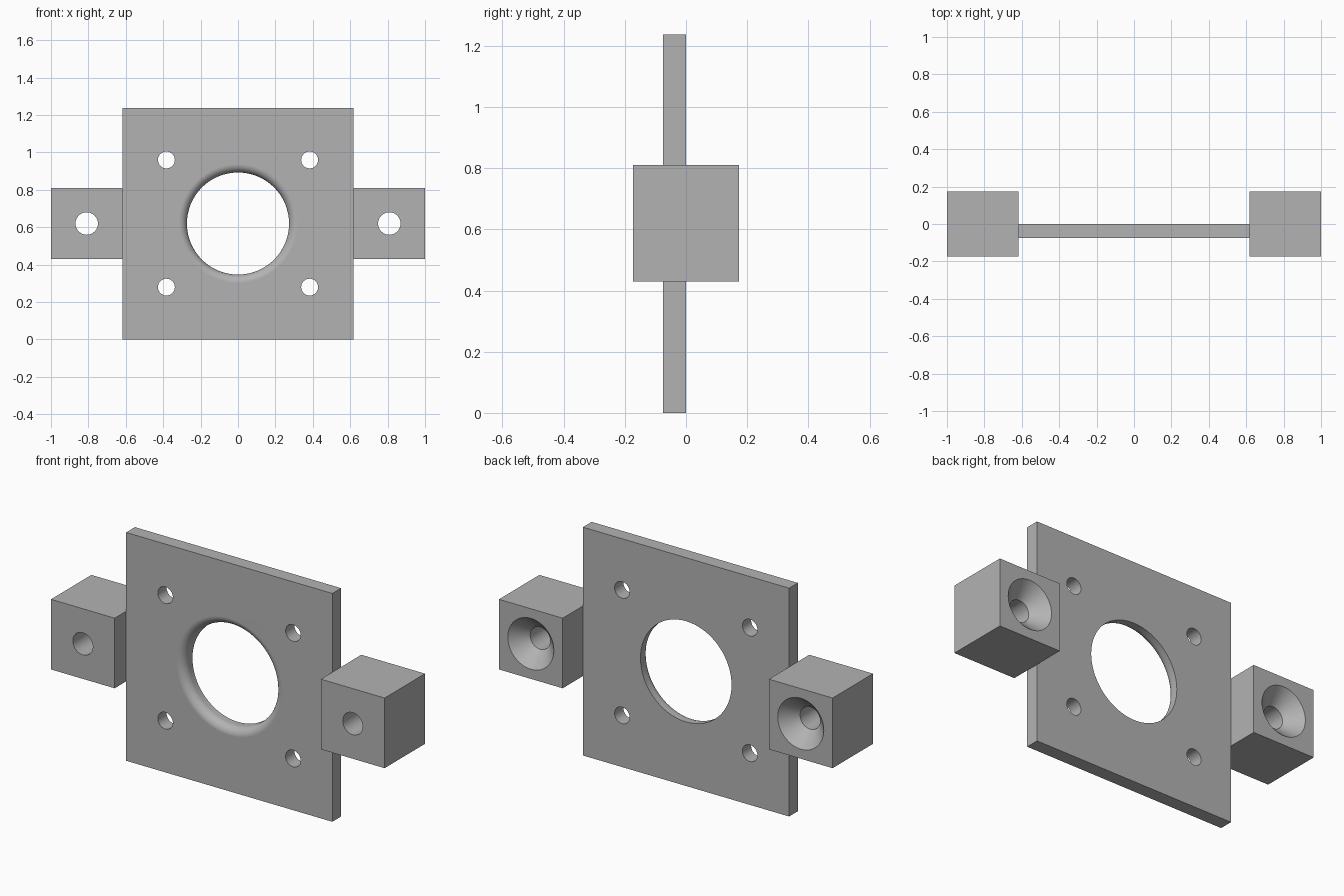
import bpy, bmesh, math
from mathutils import Vector

old = bpy.data.objects.get("Cube")
if old:
    bpy.data.objects.remove(old, do_unlink=True)

grey = bpy.data.materials.new("plain_grey")
grey.use_nodes = True
colour = (0.45, 0.45, 0.45, 1)
grey.diffuse_color = colour
grey.node_tree.nodes["Principled BSDF"].inputs["Base Color"].default_value = colour

MID_Z = 0.62          # height of the centre line
SEGMENTS = 64


def make_object(name, bm):
    mesh = bpy.data.meshes.new(name)
    bmesh.ops.recalc_face_normals(bm, faces=bm.faces)
    bm.to_mesh(mesh)
    bm.free()
    obj = bpy.data.objects.new(name, mesh)
    bpy.context.collection.objects.link(obj)
    return obj


def box(name, low, high):
    low, high = Vector(low), Vector(high)
    bm = bmesh.new()
    bmesh.ops.create_cube(bm, size=1)
    for v in bm.verts:
        v.co = (low + high) / 2 + v.co * (high - low)
    obj = make_object(name, bm)
    obj.data.materials.append(grey)
    return obj


def add_lathe(bm, x, z, profile):
    """Solid turned about a front-to-back axis; profile is (radius, y) pairs."""
    rings = []
    for radius, y in profile:
        angles = [math.tau * i / SEGMENTS for i in range(SEGMENTS)]
        rings.append([bm.verts.new((x + radius * math.cos(a), y, z + radius * math.sin(a)))
                      for a in angles])
    for a, b in zip(rings, rings[1:]):
        for i in range(SEGMENTS):
            j = (i + 1) % SEGMENTS
            bm.faces.new((a[i], a[j], b[j], b[i]))
    bm.faces.new(rings[0])
    bm.faces.new(rings[-1])


def cut(obj, bm):
    """Subtract the solids, then finish with smooth bores and crisp edges."""
    cutter = make_object(obj.name + "_cutter", bm)
    cutter.hide_render = True
    mod = obj.modifiers.new("holes", "BOOLEAN")
    mod.operation = "DIFFERENCE"
    mod.solver = "EXACT"
    mod.object = cutter
    bpy.ops.object.select_all(action="DESELECT")
    bpy.context.view_layer.objects.active = obj
    obj.select_set(True)
    bpy.ops.object.modifier_apply(modifier=mod.name)
    bpy.data.objects.remove(cutter, do_unlink=True)
    bpy.ops.object.shade_smooth_by_angle(angle=math.radians(30))
    weighted = obj.modifiers.new("flat_faces", "WEIGHTED_NORMAL")
    weighted.keep_sharp = True


# Mounting plate: large bore with a rounded front rim, four screw holes
front = -0.075
plate = box("mounting_plate", (-0.618, front, 0), (0.618, 0, 1.237))
bore, rim = 0.273, 0.045
profile = [(bore + rim, front - 0.1)]
for i in range(11):
    a = math.pi / 2 * i / 10
    profile.append((bore + rim * (1 - math.sin(a)), front + rim * (1 - math.cos(a))))
profile.append((bore, 0.1))
bm = bmesh.new()
add_lathe(bm, 0, MID_Z, profile)
for sx in (-1, 1):
    for sz in (-1, 1):
        add_lathe(bm, sx * 0.383, MID_Z + sz * 0.34, [(0.045, -0.2), (0.045, 0.1)])
cut(plate, bm)

# Side blocks: through hole with a countersink at the back
depth, hole, sink = 0.173, 0.06, 0.138
for name, side in (("left_block", 1), ("right_block", -1)):
    inner, outer = sorted((side * 0.618, side * 1.0))
    block = box(name, (inner, -depth, MID_Z - 0.19), (outer, depth, MID_Z + 0.19))
    bm = bmesh.new()
    add_lathe(bm, side * 0.809, MID_Z, [(hole, -0.3), (hole, depth - 0.08),
                                        (sink, depth), (sink, 0.3)])
    cut(block, bm)
